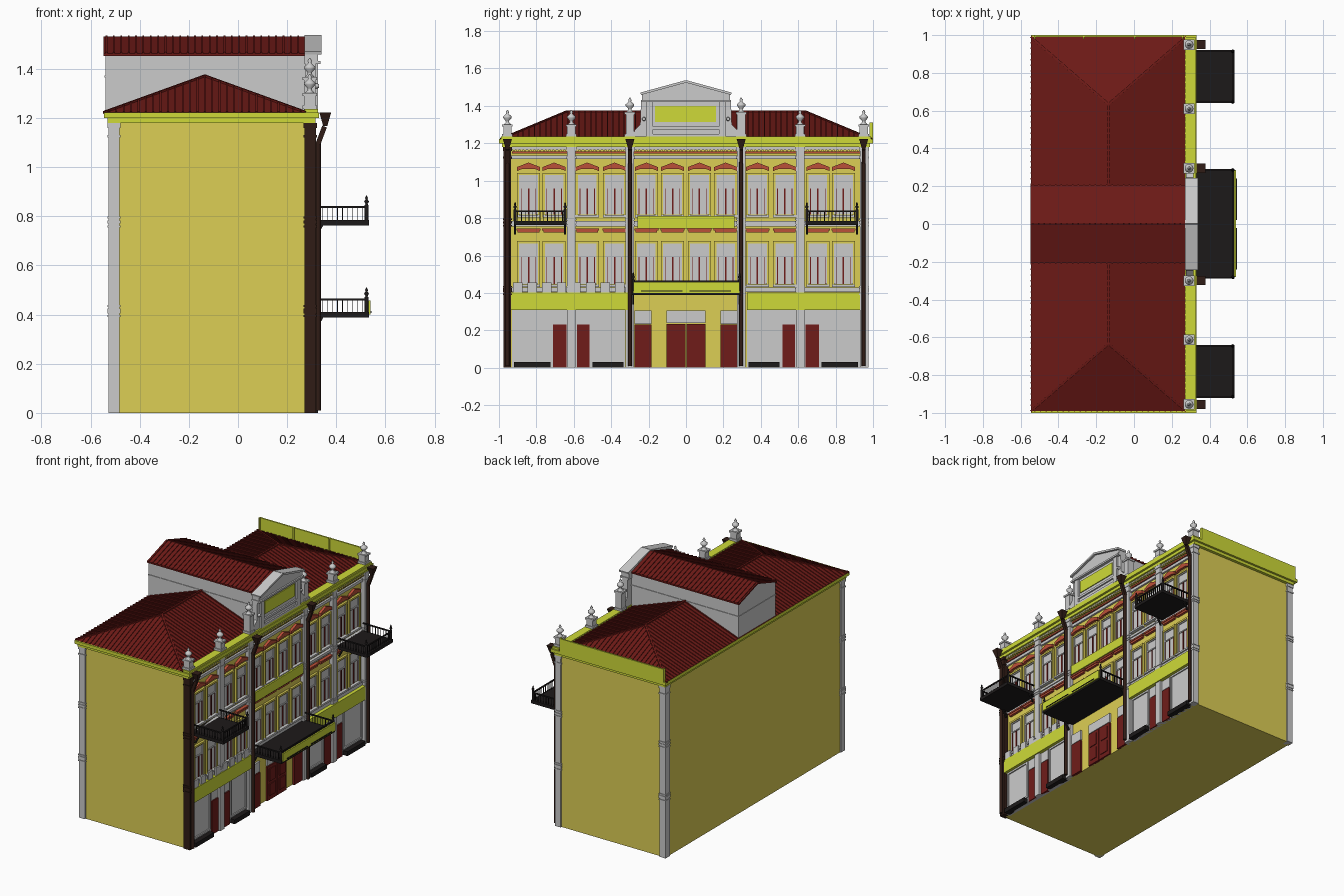
import bpy, bmesh, math
from mathutils import Vector, Matrix

if "Cube" in bpy.data.objects:
    bpy.data.objects.remove(bpy.data.objects["Cube"])

COL = dict(yellow=(.72, .62, .09), green=(.62, .70, .04), roof=(.15, .01, .008), door=(.16, .012, .01),
           brick=(.5, .08, .04), black=(.012, .01, .01), brown=(.03, .012, .008), grey=None)
parts = {}


def part(name, mat):
    if name not in parts:
        parts[name] = (bmesh.new(), mat)
    return parts[name][0]


def box(name, mat, x0, x1, y0, y1, z0, z1):
    m = Matrix.Translation(((x0 + x1) / 2, (y0 + y1) / 2, (z0 + z1) / 2)) @ Matrix.Diagonal((x1 - x0, y1 - y0, z1 - z0, 1))
    bmesh.ops.create_cube(part(name, mat), size=1, matrix=m)


def beam(name, mat, a, b, w, h=None):
    a, b = Vector(a), Vector(b)
    d = b - a
    m = Matrix.Translation((a + b) / 2) @ d.to_track_quat('Z', 'Y').to_matrix().to_4x4() @ Matrix.Diagonal((w, h or w, d.length, 1))
    bmesh.ops.create_cube(part(name, mat), size=1, matrix=m)


def prism(name, mat, yz, x0, x1):
    bm = part(name, mat)
    lo, hi = [[bm.verts.new((x, y, z)) for y, z in yz] for x in (x0, x1)]
    fs = [bm.faces.new(lo), bm.faces.new(hi[::-1])]
    n = len(yz)
    fs += [bm.faces.new((lo[i], hi[i], hi[(i + 1) % n], lo[(i + 1) % n])) for i in range(n)]
    bmesh.ops.recalc_face_normals(bm, faces=fs)


def lathe(name, mat, x, y, rz, n=12):
    bm = part(name, mat)
    rings = [[bm.verts.new((x + r * math.cos(2 * math.pi * i / n), y + r * math.sin(2 * math.pi * i / n), z))
              for i in range(n)] for r, z in rz]
    fs = [bm.faces.new(rings[0][::-1]), bm.faces.new(rings[-1])]
    for a, b in zip(rings, rings[1:]):
        fs += [bm.faces.new((a[i], a[(i + 1) % n], b[(i + 1) % n], b[i])) for i in range(n)]
    for f in fs[2:]:
        f.smooth = True


F = .285  # facade plane
# main walls and eaves cornice
box('walls', 'yellow', -.52, F, -.965, .965, 0, 1.19)
box('cornice', 'green', -.53, .315, -.985, .985, 1.18, 1.2)
box('cornice', 'green', -.545, .33, -1, 1, 1.2, 1.222)
box('parapet_cap', 'green', .27, .325, -.99, .99, 1.222, 1.236)

# hipped roof with standing seams
XB, XF, XR, ZE, ZR, YE, YR = -.545, .275, -.135, 1.222, 1.37, .99, .635
bm = part('hip_roof', 'roof')
v = [bm.verts.new(p) for p in ((XB, -YE, ZE), (XF, -YE, ZE), (XF, YE, ZE), (XB, YE, ZE), (XR, -YR, ZR), (XR, YR, ZR))]
for f in ((0, 1, 4), (1, 2, 5, 4), (2, 3, 5), (3, 0, 4, 5), (3, 2, 1, 0)):
    bm.faces.new([v[i] for i in f])
for i in range(-32, 33):
    y = i * .03
    if abs(y) < .21:
        continue
    t = min(1, (YE - abs(y)) / (YE - YR))
    for xe in (XB, XF):
        beam('roof_seams', 'roof', (xe, y, ZE), (xe + (XR - xe) * t, y, ZE + (ZR - ZE) * t), .007, .01)
for i in range(27):
    x = XB + .02 + i * .03
    t = (x - XB) / (XR - XB) if x < XR else (XF - x) / (XF - XR)
    for s in (-1, 1):
        beam('roof_seams', 'roof', (x, s * YE, ZE), (x, s * (YE + (YR - YE) * t), ZE + (ZR - ZE) * t), .007, .01)
for s in (-1, 1):
    for xe in (XB, XF):
        beam('roof_seams', 'roof', (xe, s * YE, ZE), (XR, s * YR, ZR), .012)
    beam('roof_seams', 'roof', (XR, s * .2, ZR), (XR, s * YR, ZR), .012)

# central gabled attic block
prism('attic_walls', 'grey', [(-.2, 1.22), (.2, 1.22), (.2, 1.455), (0, 1.52), (-.2, 1.455)], -.54, .28)
box('attic_walls', 'grey', -.543, .28, -.204, .204, 1.365, 1.372)
prism('attic_roof', 'roof', [(-.207, 1.453), (0, 1.52), (.207, 1.453), (.207, 1.463), (0, 1.531), (-.207, 1.463)], -.548, .275)
for i in range(27):
    for s in (-1, 1):
        x = -.535 + i * .03
        beam('attic_seams', 'roof', (x, s * .207, 1.463), (x, 0, 1.531), .007, .01)

# front pediment wall with green panel
box('pediment', 'grey', .27, .315, -.2, .2, 1.23, 1.43)
for s in (-1, 1):
    prism('pediment', 'grey', [(s * .2, 1.236), (s * .285, 1.236), (s * .275, 1.27), (s * .245, 1.3), (s * .24, 1.43), (s * .2, 1.43)], .275, .315)
    box('pediment', 'grey', .3, .326, s * .195 - .018, s * .195 + .018, 1.236, 1.42)
    m = Matrix.Translation((.32, s * .225, 1.33)) @ Matrix.Rotation(math.pi / 2, 4, 'Y')
    bmesh.ops.create_cone(part('pediment_bosses', 'grey'), cap_ends=True, segments=12, radius1=.012, radius2=.008, depth=.02, matrix=m)
box('pediment', 'grey', .27, .325, -.19, .19, 1.236, 1.25)
box('pediment', 'grey', .27, .325, -.19, .19, 1.275, 1.29)
prism('pediment_gable', 'grey', [(-.235, 1.425), (.235, 1.425), (.235, 1.468), (0, 1.53), (-.235, 1.468)], .27, .325)
box('pediment_gable', 'grey', .27, .335, -.24, .24, 1.42, 1.432)
for s in (-1, 1):
    beam('pediment_gable', 'grey', (.305, s * .242, 1.465), (.305, 0, 1.531), .07, .013)
box('pediment_panel', 'green', .31, .321, -.165, .16, 1.315, 1.4)

# facade pilasters, rear corner pilasters, their bands
def pilaster(mat, x0, x1, y0, y1):
    n = 'pilasters_' + mat
    box(n, mat, x0, x1, y0, y1, 0, 1.18)
    for z, h in ((.39, .008), (.405, .02), (.43, .008), (.755, .008), (.77, .012), (.79, .008), (1.12, .01), (1.16, .02)):
        box(n, mat, x0 - .004, x1 + .004, y0 - .004, y1 + .004, z, z + h)

PY = (-.955, -.613, -.3, .295, .61, .95)
for y in PY[1:5]:
    pilaster('grey', .27, .31, y - .023, y + .023)
pilaster('brown', .27, .318, -.975, -.935)
pilaster('grey', .27, .315, .93, .975)
for s in (-1, 1):
    y = s * .952
    pilaster('grey', -.527, -.482, y - .023, y + .023)

# parapet pedestals and urns
for y in PY:
    h = .13 if abs(y) < .4 else .065
    z = 1.236 + h
    box('pedestals', 'grey', .268, .315, y - .022, y + .022, 1.23, z)
    box('pedestals', 'grey', .262, .321, y - .028, y + .028, 1.236, 1.25)
    box('pedestals', 'grey', .262, .321, y - .028, y + .028, z - .012, z)
    lathe('urns', 'grey', .292, y, [(r, z + d) for r, d in ((.02, 0), (.008, .012), (.01, .02), (.023, .035), (.023, .042),
          (.012, .052), (.006, .058), (.009, .066), (.002, .078))])

# drainpipes with flared hoppers
for y in (-.955, -.3, .295, .95):
    lathe('drainpipes', 'brown', .326, y, [(.011, .01), (.011, 1.1)], 8)
    beam('drainpipes', 'brown', (.326, y, 1.095), (.352, y, 1.165), .02)
    bm = part('hoppers', 'brown')
    m = Matrix.Translation((.355, y, 1.195)) @ Matrix.Rotation(math.pi / 4, 4, 'Z')
    bmesh.ops.create_cone(bm, cap_ends=True, segments=4, radius1=.012, radius2=.034, depth=.055, matrix=m)

# horizontal string courses and frieze
for z0, z1, x in ((.405, .43, .298), (.755, .768, .296), (.768, .785, .304), (1.115, 1.135, .298), (1.165, 1.18, .303)):
    box('string_courses', 'grey', .27, x, -.95, .95, z0, z1)
box('frieze_strip', 'brick', .27, .295, -.93, .93, 1.145, 1.155)
for i in range(-46, 47):
    box('dentils', 'yellow', .28, .31, i * .02 - .005, i * .02 + .005, 1.157, 1.168)

# upper windows: casing, glass, red mullions, sill, head
def window(y, z0, z1, top):
    w = .05
    for s in (-1, 1):
        a = y + s * (w + .006)
        box('window_casings', 'yellow', .28, .3, a - .006, a + .006, z0 - .01, z1 + .012)
    box('window_casings', 'yellow', .28, .3, y - w, y + w, z1, z1 + .012)
    box('window_glass', 'grey', .28, .288, y - w, y + w, z0, z1)
    zt = z0 + (z1 - z0) * .68
    for s in (-1, 1):
        box('window_frames', 'grey', .28, .294, y + s * .046 - .004, y + s * .046 + .004, z0, z1)
        box('window_mullions', 'door', .28, .291, y + s * .039 - .002, y + s * .039 + .002, z0, zt)
    box('window_frames', 'grey', .28, .294, y - w, y + w, z1 - .007, z1)
    box('window_frames', 'grey', .28, .294, y - w, y + w, zt - .004, zt + .004)
    box('window_mullions', 'door', .28, .293, y - .004, y + .004, z0, zt)
    box('window_sills', 'grey', .28, .306, y - .062, y + .062, z0 - .016, z0 - .004)
    if top:
        prism('window_heads', 'brick', [(y - .062, 1.052), (y - .035, 1.062), (y + .035, 1.062), (y + .062, 1.052), (y + .062, 1.073), (y, 1.097), (y - .062, 1.073)], .28, .303)
    else:
        box('window_heads', 'brick', .28, .302, y - .058, y + .058, .722, .735)
        box('window_heads', 'brick', .28, .307, y - .064, y + .064, .735, .745)

for y in (.072, .212, .382, .528, .705, .842):
    for s in (-1, 1):
        window(s * y, .448, .665, False)
        window(s * y, .82, 1.03, True)

# ground floor: shop glazing, doors, plinths
for s in (-1, 1):
    box('shop_fronts', 'grey', .27, .292, min(s * .325, s * .93), max(s * .325, s * .93), 0, .31)
    for a, b in ((.335, .5), (.725, .92)):
        y0, y1 = sorted((s * a, s * b))
        for z in (.045, .3):
            box('shop_frames', 'grey', .28, .3, y0, y1, z - .006, z + .006)
        for y in (y0, y1):
            box('shop_frames', 'grey', .28, .3, y - .006, y + .006, .04, .305)
        box('shop_plinths', 'black', .28, .325, y0, y1, 0, .03)
    for a, b in ((.515, .583), (.64, .71), (.185, .275)):
        y0, y1 = sorted((s * a, s * b))
        box('doors', 'door', .28, .299, y0, y1, 0, .23)
        box('door_transoms', 'grey', .28, .297, y0, y1, .235, .305)
    y0, y1 = sorted((s * .003, s * .105))
    box('doors', 'door', .28, .297, y0, y1, 0, .235)
    box('doors', 'door', .28, .302, y0 + .02, y1 - .02, .03, .11)
    box('doors', 'door', .28, .302, y0 + .02, y1 - .02, .13, .215)
box('door_transoms', 'grey', .28, .296, -.105, .105, .24, .305)

# plain fascia boards
box('fascia_boards', 'green', .28, .318, -.94, -.31, .308, .402)
box('fascia_boards', 'green', .28, .318, .325, .93, .308, .402)
box('fascia_boards', 'green', .28, .316, -.26, .26, .745, .81)
for i in range(8):
    y = -.9 + i * .078
    box('fascia_posts', 'grey', .305, .315, y - .025, y + .025, .402, .455)
box('side_board', 'green', -.53, .26, .99, 1, 1.222, 1.31)
for x in (-.53, -.27, 0, .255):
    box('side_board', 'green', x, x + .008, .98, 1, 1.222, 1.312)

# balconies
def balcony(y0, y1, z):
    n, X = 'balcony_rails', .527
    box('balcony_floors', 'black', .28, .533, y0, y1, z - .022, z)
    box(n, 'black', .31, X, y0, y0 + .008, z + .048, z + .056)
    box(n, 'black', .31, X, y1 - .008, y1, z + .048, z + .056)
    box(n, 'black', X - .008, X, y0, y1, z + .048, z + .056)
    for y in (y0 + .006, y1 - .006):
        lathe('balcony_finials', 'black', .523, y, [(.008, z), (.008, z + .06), (.004, z + .065), (.01, z + .075), (.004, z + .084), (.006, z + .09), (.001, z + .1)], 8)
        for i in range(10):
            x = .325 + i * .02
            box(n, 'black', x - .0015, x + .0015, y - .0015, y + .0015, z, z + .05)
        beam('balcony_brackets', 'black', (.315, y, z - .07), (.345, y, z - .015), .01)
    k = int((y1 - y0) / .02)
    for i in range(1, k):
        y = y0 + (y1 - y0) * i / k
        box(n, 'black', X - .006, X - .002, y - .002, y + .002, z, z + .05)

balcony(-.92, -.64, .785)
balcony(.64, .92, .785)
balcony(-.288, .292, .41)
box('balcony_board', 'green', .53, .54, -.28, .285, .4, .458)
for s in (-1, 1):
    box('balcony_board_trim', 'black', .538, .545, s * .13 - .11, s * .13 + .11, .408, .412)

# turn the collected parts into objects
mats = {}
for name, (bm, mat) in parts.items():
    me = bpy.data.meshes.new(name)
    bm.to_mesh(me)
    bm.free()
    ob = bpy.data.objects.new(name, me)
    bpy.context.collection.objects.link(ob)
    if COL[mat]:
        if mat not in mats:
            mats[mat] = bpy.data.materials.new(mat)
            mats[mat].diffuse_color = (*COL[mat], 1)
        me.materials.append(mats[mat])

for m in bpy.data.materials:
    if m.users and not m.is_grease_pencil:
        m.use_nodes = True
        m.node_tree.nodes["Principled BSDF"].inputs["Base Color"].default_value = m.diffuse_color
